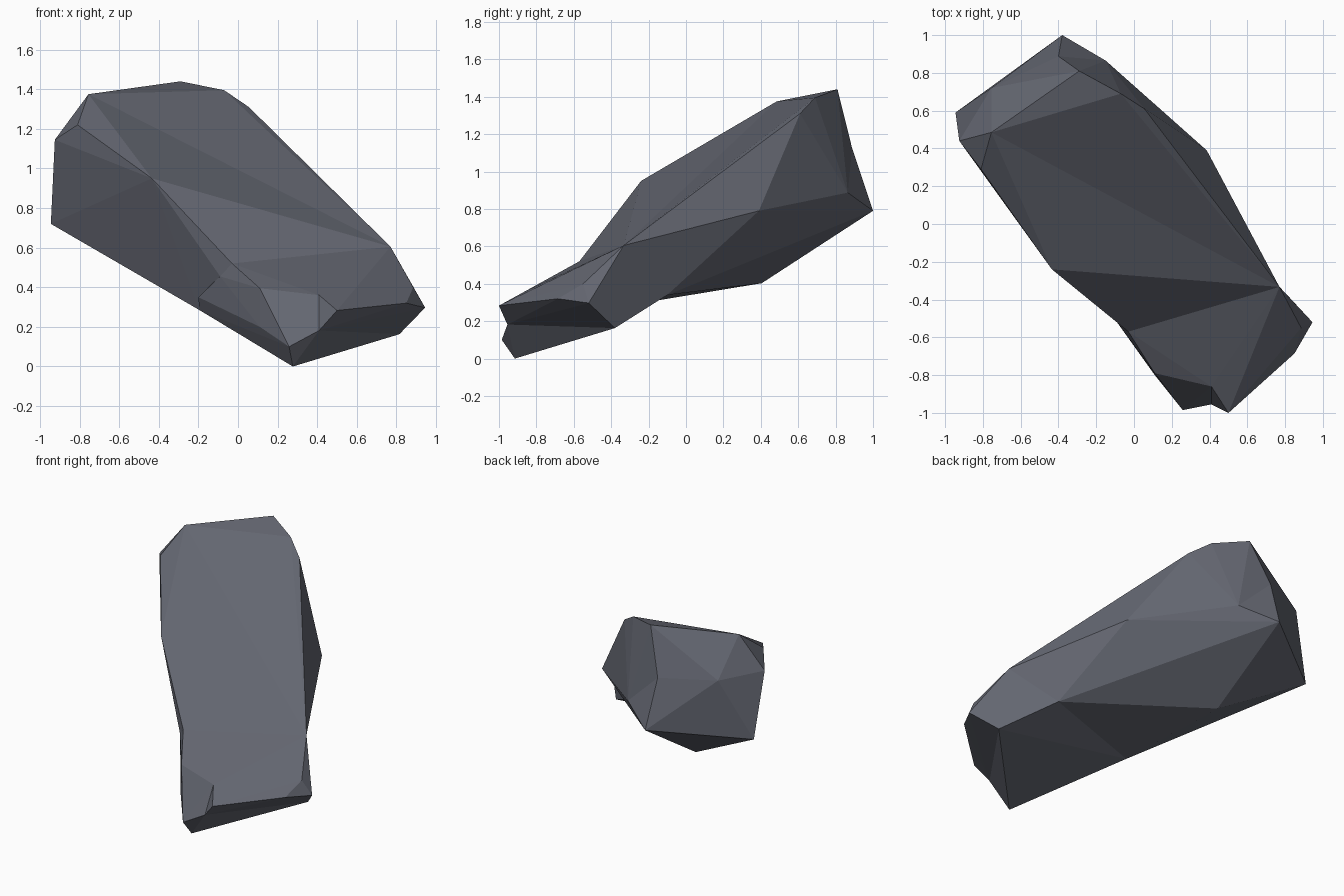
import bpy, bmesh

if "Cube" in bpy.data.objects:
    bpy.data.objects.remove(bpy.data.objects["Cube"])

# Corner points of the boulder, shared by its overlapping convex chunks
P = {
    # high end
    "peak": (-0.29, 0.81, 1.44), "peak_l": (-0.755, 0.485, 1.375),
    "left_up": (-0.925, 0.44, 1.145), "left_low": (-0.945, 0.59, 0.72),
    "left_front": (-0.81, 0.29, 1.22), "back_low": (-0.38, 1.0, 0.79),
    "back_bulge": (-0.755, 0.72, 1.135), "back_dent": (-0.40, 0.888, 1.125),
    "back_r": (-0.15, 0.865, 0.887),
    "peak_r": (-0.07, 0.69, 1.395), "peak_r2": (0.055, 0.61, 1.31),
    # middle
    "brow": (-0.435, -0.24, 0.95), "side_r": (0.385, 0.39, 0.79),
    "waist_l": (-0.03, -0.57, 0.52), "waist_l2": (-0.09, -0.52, 0.455),
    "waist_r": (0.77, -0.333, 0.605),
    # underside
    "under_back": (-0.36, 0.405, 0.403), "under_r": (0.55, -0.10, 0.34),
    "under_l": (-0.25, -0.20, 0.325), "under_l2": (-0.195, -0.31, 0.285),
    "notch": (-0.20, -0.36, 0.35),
    # low end
    "shoulder": (0.11, -0.79, 0.395), "shoulder_low": (0.11, -0.80, 0.20),
    "ledge": (0.41, -0.86, 0.36), "nose": (0.50, -1.0, 0.283),
    "nose_r": (0.85, -0.685, 0.32), "tip_r": (0.945, -0.52, 0.297),
    "tip_r_up": (0.885, -0.55, 0.40), "base": (0.277, -0.915, 0.0),
    "base_front": (0.258, -0.985, 0.10), "step": (0.41, -0.955, 0.182),
    "base_r": (0.815, -0.38, 0.163),
}

stone = bpy.data.materials.new("grey stone")
stone.diffuse_color = (0.125, 0.133, 0.163, 1)
stone.use_nodes = True
stone.node_tree.nodes["Principled BSDF"].inputs["Base Color"].default_value = stone.diffuse_color


def chunk(name, keys, dents=()):
    """Flat-faced convex stone chunk; each dent pulls an edge to a point."""
    bm = bmesh.new()
    corner = {k: bm.verts.new(P[k]) for k in keys.split()}
    bmesh.ops.convex_hull(bm, input=bm.verts[:])
    for a, b, to in dents:
        va, vb = corner[a], corner[b]
        edge = bm.edges.get((va, vb)) if va.is_valid and vb.is_valid else None
        if edge:
            mid = bmesh.utils.edge_split(edge, va, 0.5)[1]
            for f in list(mid.link_faces):
                far = [v for v in f.verts if v not in (va, vb, mid)]
                bmesh.utils.face_split(f, mid, far[0])
            mid.co = P[to]
    loose = [v for v in bm.verts if not v.link_faces]
    bmesh.ops.delete(bm, geom=loose, context='VERTS')
    bmesh.ops.recalc_face_normals(bm, faces=bm.faces[:])
    me = bpy.data.meshes.new(name)
    bm.to_mesh(me)
    bm.free()
    me.materials.append(stone)
    ob = bpy.data.objects.new(name, me)
    bpy.context.collection.objects.link(ob)
    return ob


# Rear of the raised body, creased down its back
rock = chunk("rock",
             "peak peak_l left_up left_low left_front back_low back_bulge back_r peak_r "
             "peak_r2 side_r waist_l waist_l2 waist_r under_back under_r under_l under_l2",
             dents=[("peak", "back_low", "back_dent")])

# Front brow of the body, meeting the rear in a shallow valley
brow = chunk("rock_brow",
             "peak_l left_up left_low left_front brow waist_l waist_l2 waist_r "
             "under_r under_l under_l2")

# Low front-left foot
foot = chunk("rock_foot",
             "waist_l waist_l2 notch under_l2 under_r waist_r shoulder shoulder_low "
             "ledge step base base_front base_r")

# Overhanging front-right nose
nose = chunk("rock_nose",
             "waist_r ledge nose nose_r tip_r tip_r_up step base_r under_r")

# Fuse the chunks into one stone
for part in (brow, foot, nose):
    mod = rock.modifiers.new("fuse", 'BOOLEAN')
    mod.operation, mod.solver, mod.object = 'UNION', 'EXACT', part
    bpy.context.view_layer.objects.active = rock
    bpy.ops.object.modifier_apply(modifier=mod.name)
    bpy.data.objects.remove(part)
